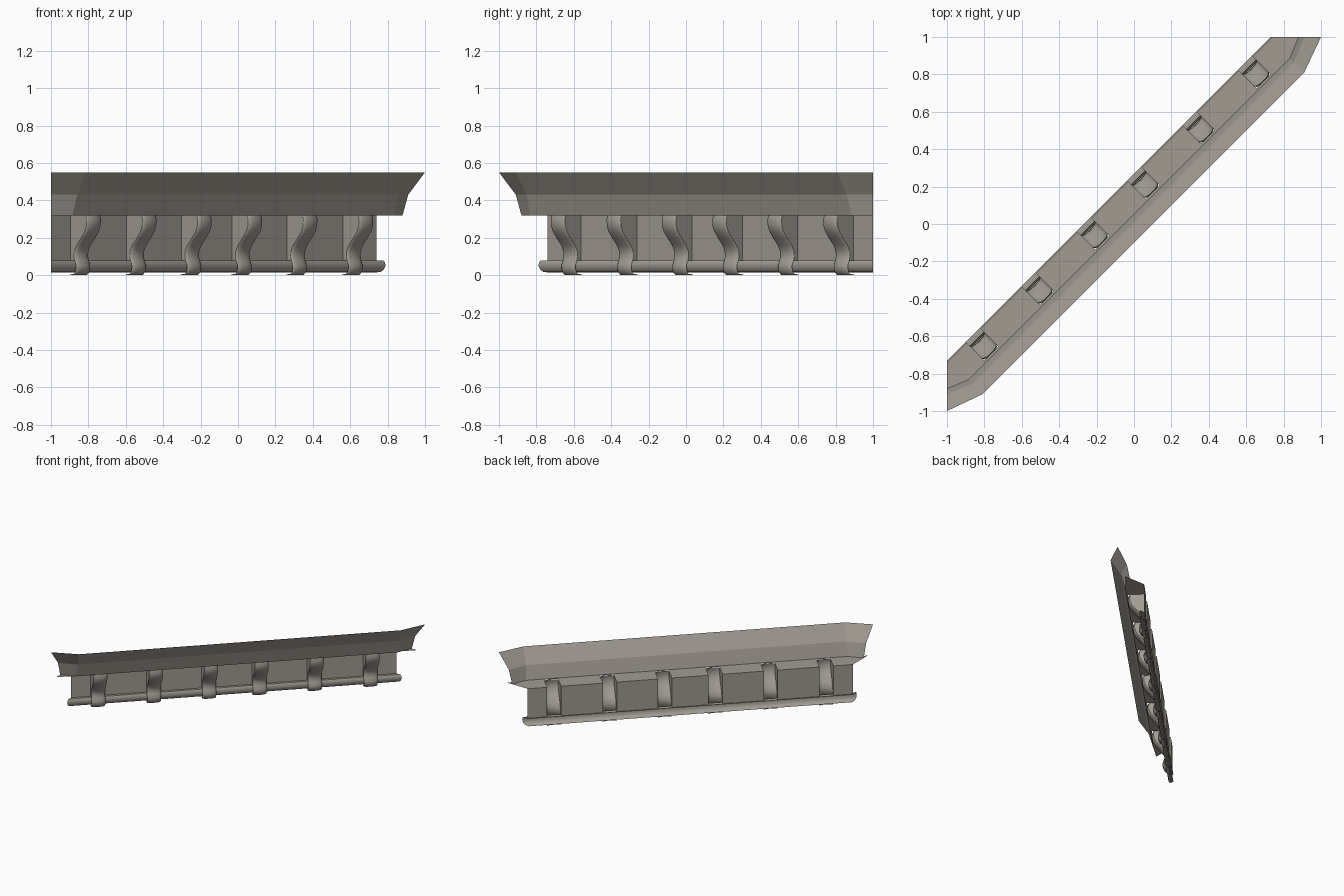
import bpy, bmesh, math
from mathutils import Vector

if "Cube" in bpy.data.objects:
    bpy.data.objects.remove(bpy.data.objects["Cube"])

stone = bpy.data.materials.new("warm_grey_stone")
stone.diffuse_color = (0.36, 0.33, 0.29, 1)
stone.use_nodes = True
stone.node_tree.nodes["Principled BSDF"].inputs["Base Color"].default_value = stone.diffuse_color

BACK, SOFFIT_IN, TOP, RAIL_TOP, HALF = -0.26, -0.07, 0.32, 0.077, 0.037
OUT = Vector((1, -1, -0.3))


def pos(s, d, z):
    """s runs along the diagonal wall, d points out of its front."""
    return Vector((s + d / 2, s - d / 2, z))


def sheets(name, grids, outward=OUT, smooth=None):
    """Quad grids joined into one open shell, trimmed at the mitre planes."""
    bm = bmesh.new()
    for rows in grids:
        vs = [[bm.verts.new(p) for p in row] for row in rows]
        for a, b in zip(vs, vs[1:]):
            for i in range(len(a) - 1):
                bm.faces.new((a[i], a[i + 1], b[i + 1], b[i]))
    bmesh.ops.remove_doubles(bm, verts=bm.verts, dist=0.0005)
    for co, no in (((-1, 0, 0), (-1, 0, 0)), ((0, 1, 0), (0, 1, 0))):
        bmesh.ops.bisect_plane(bm, geom=bm.verts[:] + bm.edges[:] + bm.faces[:],
                               plane_co=co, plane_no=no, clear_outer=True)
    bmesh.ops.recalc_face_normals(bm, faces=bm.faces)
    bm.normal_update()
    total = sum((f.normal * f.calc_area() for f in bm.faces), Vector())
    if total.dot(outward) < 0:
        bmesh.ops.reverse_faces(bm, faces=bm.faces)
    me = bpy.data.meshes.new(name)
    bm.to_mesh(me)
    bm.free()
    me.materials.append(stone)
    ob = bpy.data.objects.new(name, me)
    bpy.context.collection.objects.link(ob)
    if smooth:
        bpy.ops.object.select_all(action='DESELECT')
        ob.select_set(True)
        bpy.context.view_layer.objects.active = ob
        bpy.ops.object.shade_smooth_by_angle(angle=math.radians(smooth))
    return ob


# Flared cornice: each level is an end point, a chamfer corner and their mirrors
def level(end, corner, z):
    half = [end, corner]
    return [Vector((x, y, z)) for x, y in half + [(-y, -x) for x, y in half[::-1]]]


lip = level((-1, -1), (-0.81, -0.91), 0.55)
kink = level((-1, -0.91), (-0.86, -0.852), 0.43)
foot = level((-1, -0.88), (-0.885, -0.833), TOP)
inner = level((-1, -1 - SOFFIT_IN), (-0.885, -0.885 - SOFFIT_IN), TOP)
# the soffit starts at the wall side of the foot
inner[0].y = -1 - SOFFIT_IN + 0.0
sheets("cornice", [[lip, kink, foot, inner]])

# Bottom moulding, open at the back
rail = [(-0.27, RAIL_TOP), (-0.225, 0.079), (-0.214, 0.068), (-0.211, 0.05),
        (-0.22, 0.03), (-0.238, 0.017), (-0.27, 0.014)]
sheets("bottom_rail", [[[pos(s, d, z) for s in (-1.2, 1.2)] for d, z in rail]],
       smooth=50)

# S-curved bracket profile (d, z), from soffit to below the rail
curve = [(-0.075, TOP), (-0.065, 0.295), (-0.07, 0.26), (-0.09, 0.23),
         (-0.13, 0.195), (-0.175, 0.16), (-0.198, 0.13), (-0.203, 0.10),
         (-0.193, RAIL_TOP), (-0.18, 0.055), (-0.18, 0.035), (-0.19, 0.015),
         (-0.215, 0.0), (-0.25, 0.005)]
ROUND = 0.022


def bracket(index, s0):
    rows = []
    for d, z in curve:
        row = []
        for i in range(9):
            a = math.pi * i / 8
            row.append(pos(s0 - HALF * math.cos(a),
                           d - ROUND + ROUND * math.sin(a), z))
        rows.append(row)
    sheets(f"bracket_{index}", [rows], smooth=50)


# Niche between two brackets: back panel, ceiling and side cheeks
cheek = [(d - ROUND, z) for d, z in curve if z >= RAIL_TOP]


def niche(index, a, b):
    back = [[pos(s, BACK, z) for s in (a, b)] for z in (RAIL_TOP - 0.005, TOP)]
    ceiling = [[pos(s, d, TOP) for s in (a, b)] for d in (BACK, SOFFIT_IN)]
    sides = [[[pos(s, BACK, z), pos(s, d, z)] for d, z in cheek] for s in (a, b)]
    sheets(f"niche_{index}", [back, ceiling] + sides)


centres = [-0.728, -0.43, -0.135, 0.135, 0.43, 0.728]
for i, c in enumerate(centres):
    bracket(i + 1, c)
bounds = [-1.3] + centres + [1.3]
for i, (a, b) in enumerate(zip(bounds, bounds[1:])):
    niche(i + 1, a + HALF, b - HALF)
